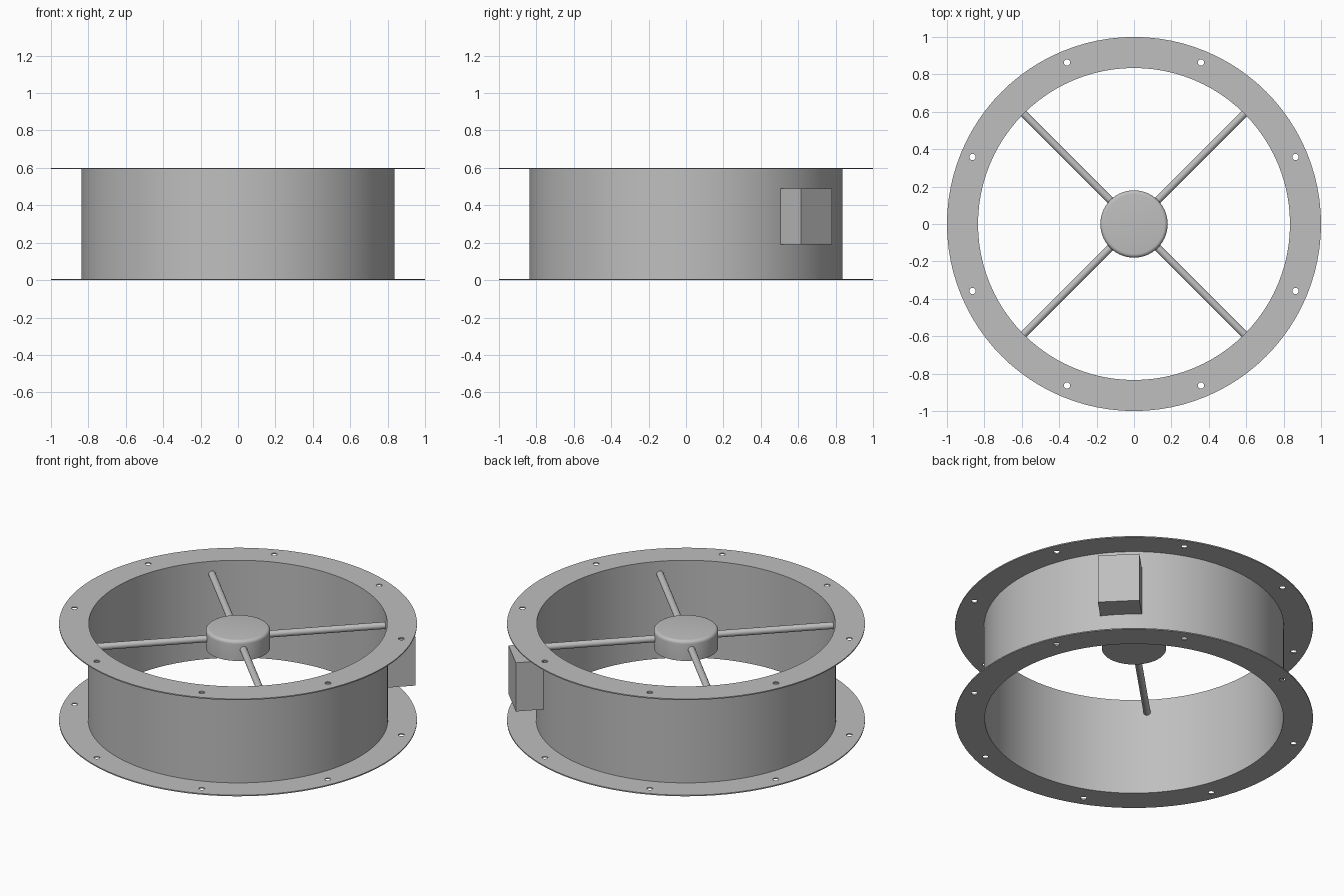
import bpy, bmesh, math
from mathutils import Matrix, Vector

if "Cube" in bpy.data.objects:
    bpy.data.objects.remove(bpy.data.objects["Cube"], do_unlink=True)

HEIGHT, PLATE = 0.6, 0.007
OUTER, BORE, WALL = 1.0, 0.834, 0.004
SEGMENTS = 96

metal = bpy.data.materials.new("light grey metal")
metal.use_nodes = True
grey = (0.52, 0.52, 0.52, 1)
metal.diffuse_color = grey
metal.node_tree.nodes["Principled BSDF"].inputs["Base Color"].default_value = grey


def finish(obj):
    """Give the part its material and smooth round sides."""
    obj.data.materials.clear()
    obj.data.materials.append(metal)
    bpy.ops.object.select_all(action="DESELECT")
    obj.select_set(True)
    bpy.context.view_layer.objects.active = obj
    bpy.ops.object.shade_smooth_by_angle(angle=math.radians(35))
    return obj


def from_bmesh(name, bm):
    mesh = bpy.data.meshes.new(name)
    bmesh.ops.recalc_face_normals(bm, faces=bm.faces)
    bm.to_mesh(mesh)
    bm.free()
    obj = bpy.data.objects.new(name, mesh)
    bpy.context.collection.objects.link(obj)
    return finish(obj)


def lathe(name, profile, closed):
    """Spin a (radius, height) profile around the z axis."""
    bm = bmesh.new()
    verts = [bm.verts.new((r, 0, z)) for r, z in profile]
    pairs = list(zip(verts, verts[1:] + verts[:1]))
    edges = [bm.edges.new(p) for p in (pairs if closed else pairs[:-1])]
    bmesh.ops.spin(bm, geom=verts + edges, axis=(0, 0, 1), cent=(0, 0, 0),
                   angle=math.tau, steps=SEGMENTS, use_duplicate=False)
    bmesh.ops.remove_doubles(bm, verts=bm.verts, dist=0.0001)
    return from_bmesh(name, bm)


def add_circle(curve, centre, radius, count):
    spline = curve.splines.new("POLY")
    spline.points.add(count - 1)
    for i, point in enumerate(spline.points):
        a = math.tau * i / count
        point.co = (centre[0] + radius * math.cos(a),
                    centre[1] + radius * math.sin(a), 0, 1)
    spline.use_cyclic_u = True


def flange(name, z):
    """Thin ring plate with eight bolt holes."""
    curve = bpy.data.curves.new(name + "_outline", "CURVE")
    curve.dimensions = "2D"
    curve.fill_mode = "BOTH"
    curve.extrude = PLATE / 2
    add_circle(curve, (0, 0), OUTER, SEGMENTS)
    add_circle(curve, (0, 0), BORE, SEGMENTS)
    for i in range(8):
        a = math.tau * (i + 0.5) / 8
        add_circle(curve, (0.935 * math.cos(a), 0.935 * math.sin(a)), 0.017, 16)
    obj = bpy.data.objects.new(name, curve)
    bpy.context.collection.objects.link(obj)
    bpy.ops.object.select_all(action="DESELECT")
    obj.select_set(True)
    bpy.context.view_layer.objects.active = obj
    bpy.ops.object.convert(target="MESH")
    obj = bpy.context.view_layer.objects.active
    bm = bmesh.new()
    bm.from_mesh(obj.data)
    bmesh.ops.remove_doubles(bm, verts=bm.verts, dist=0.0001)
    bmesh.ops.recalc_face_normals(bm, faces=bm.faces)
    bm.to_mesh(obj.data)
    bm.free()
    obj.location.z = z
    return finish(obj)


# Duct ring between two drilled flanges
flange("bottom_flange", PLATE / 2)
flange("top_flange", HEIGHT - PLATE / 2)
low, high = PLATE, HEIGHT - PLATE
lathe("duct_wall", [(BORE, low), (BORE + WALL, low),
                    (BORE + WALL, high), (BORE, high)], True)

# Central motor hub with a rounded top rim
rim = [(0.16 + 0.02 * math.cos(a), 0.555 + 0.02 * math.sin(a))
       for a in (math.radians(d) for d in range(0, 91, 18))]
lathe("hub", [(0, 0.452), (0.18, 0.452)] + rim + [(0, 0.575)], False)

# Four round struts from the hub to the duct wall
start, end = 0.16, BORE + 0.002
for i, name in enumerate(("back_left", "back_right", "front_right", "front_left")):
    turn = Matrix.Rotation(math.radians(45 + 90 * i), 4, "Z")
    place = (turn @ Matrix.Translation(((start + end) / 2, 0, 0.52))
             @ Matrix.Rotation(math.pi / 2, 4, "Y"))
    bm = bmesh.new()
    bmesh.ops.create_cone(bm, cap_ends=True, segments=24, radius1=0.02,
                          radius2=0.02, depth=end - start, matrix=place)
    from_bmesh(name + "_strut", bm)

# Terminal box on the outside of the duct
inner, outer = BORE - 0.006, 0.986
bm = bmesh.new()
bmesh.ops.create_cube(bm, size=1, matrix=Matrix.Rotation(math.pi / 4, 4, "Z")
                      @ Matrix.Translation(((inner + outer) / 2, 0, 0.34))
                      @ Matrix.Diagonal((outer - inner, 0.233, 0.3, 1)))
# Keep the inner face hidden within the duct wall's curve
bmesh.ops.bisect_plane(bm, geom=bm.verts[:] + bm.edges[:] + bm.faces[:],
                       plane_co=(0, 0, 0), plane_no=Vector((1, -1, 0)).normalized())
for v in bm.verts:
    flat = Vector((v.co.x, v.co.y))
    if flat.length < 0.9:
        flat *= (BORE + WALL / 2) / flat.length
        v.co.x, v.co.y = flat
from_bmesh("terminal_box", bm)
